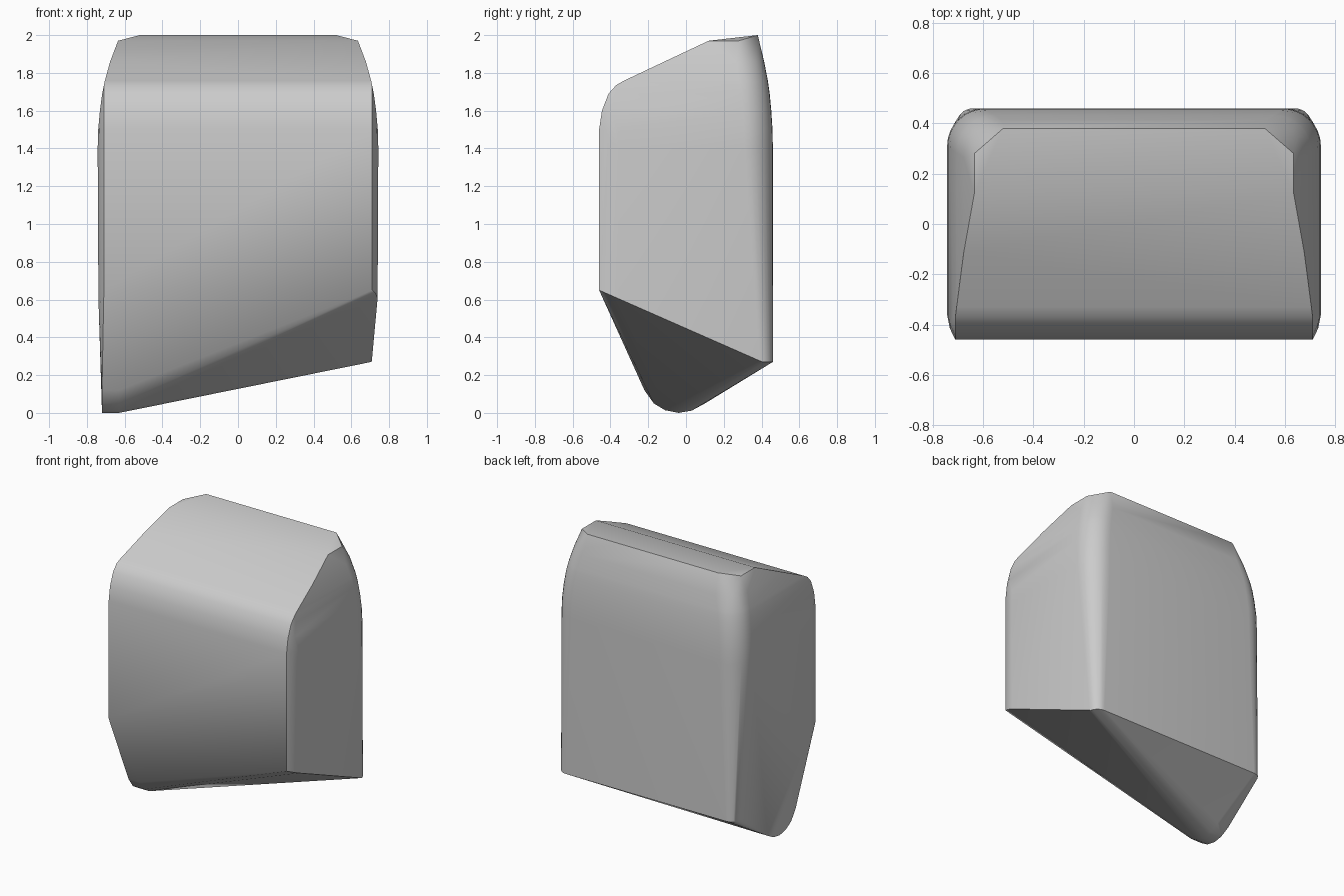
import bpy, bmesh, math

cube = bpy.data.objects.get("Cube")
if cube:
    bpy.data.objects.remove(cube, do_unlink=True)

HALF_W, BACK = 0.743, 0.46


def half_ring(front_y, inset, radius):
    """Half outline (x >= 0): bevelled front edge, straight side, round back corner."""
    w = HALF_W - inset
    back = BACK - inset * 0.7
    pts = [(min(0.71, w), front_y),
           (min(0.732, w), front_y + 0.045),
           (w, front_y + 0.1)]
    for i in range(9):
        a = math.radians(90 * i / 8)
        pts.append((w - radius + radius * math.cos(a),
                    back - radius + radius * math.sin(a)))
    return pts


points = []


def add_pair(x, y, z):
    points.extend([(x, y, z), (-x, y, z)])


# Upright body and rounded crown: height, front y, inset
for z, front_y, inset in [(1.4, -0.46, 0), (1.5, -0.46, 0.003), (1.6, -0.445, 0.012),
                          (1.69, -0.41, 0.024), (1.735, -0.37, 0.033),
                          (1.758, -0.33, 0.038), (1.86, -0.114, 0.066)]:
    for x, y in half_ring(front_y, inset, 0.15):
        add_pair(x, y, z)

# Top edges and raised back ridge
for x, y, z in [(0.635, 0.12, 1.97), (0.635, 0.28, 1.97), (0.52, 0.38, 2.0)]:
    add_pair(x, y, z)

# Slanted lower rim, narrowing towards the back
for x, y in half_ring(-BACK, 0, 0.07):
    z = max(0.27, 0.65 - 0.44 * (y + BACK))
    add_pair(x - 0.035 * (0.65 - z) / 0.38, y, z)

# Rounded tip under one side
for x in (-0.72, -0.63):
    for y, z in [(-0.22, 0.12), (-0.17, 0.05), (-0.11, 0.014), (-0.04, 0),
                 (0.03, 0.012), (0.1, 0.05)]:
        points.append((x, y, z))

# Skin the outline points
bm = bmesh.new()
for p in points:
    bm.verts.new(p)
hull = bmesh.ops.convex_hull(bm, input=bm.verts)
loose = {g for g in hull["geom_interior"] + hull["geom_unused"]
         if isinstance(g, bmesh.types.BMVert)}
bmesh.ops.delete(bm, geom=list(loose), context="VERTS")
bmesh.ops.dissolve_limit(bm, angle_limit=math.radians(0.5),
                         verts=bm.verts, edges=bm.edges)
bmesh.ops.recalc_face_normals(bm, faces=bm.faces)

mesh = bpy.data.meshes.new("wedge_block")
bm.to_mesh(mesh)
bm.free()
block = bpy.data.objects.new("wedge_block", mesh)
bpy.context.collection.objects.link(block)

# Plain grey
grey = bpy.data.materials.new("light_grey")
grey.use_nodes = True
colour = (0.6, 0.6, 0.6, 1)
grey.diffuse_color = colour
grey.node_tree.nodes["Principled BSDF"].inputs["Base Color"].default_value = colour
mesh.materials.append(grey)

# Smooth curves, sharp edges
bpy.ops.object.select_all(action="DESELECT")
block.select_set(True)
bpy.context.view_layer.objects.active = block
bpy.ops.object.shade_smooth_by_angle(angle=math.radians(32))
